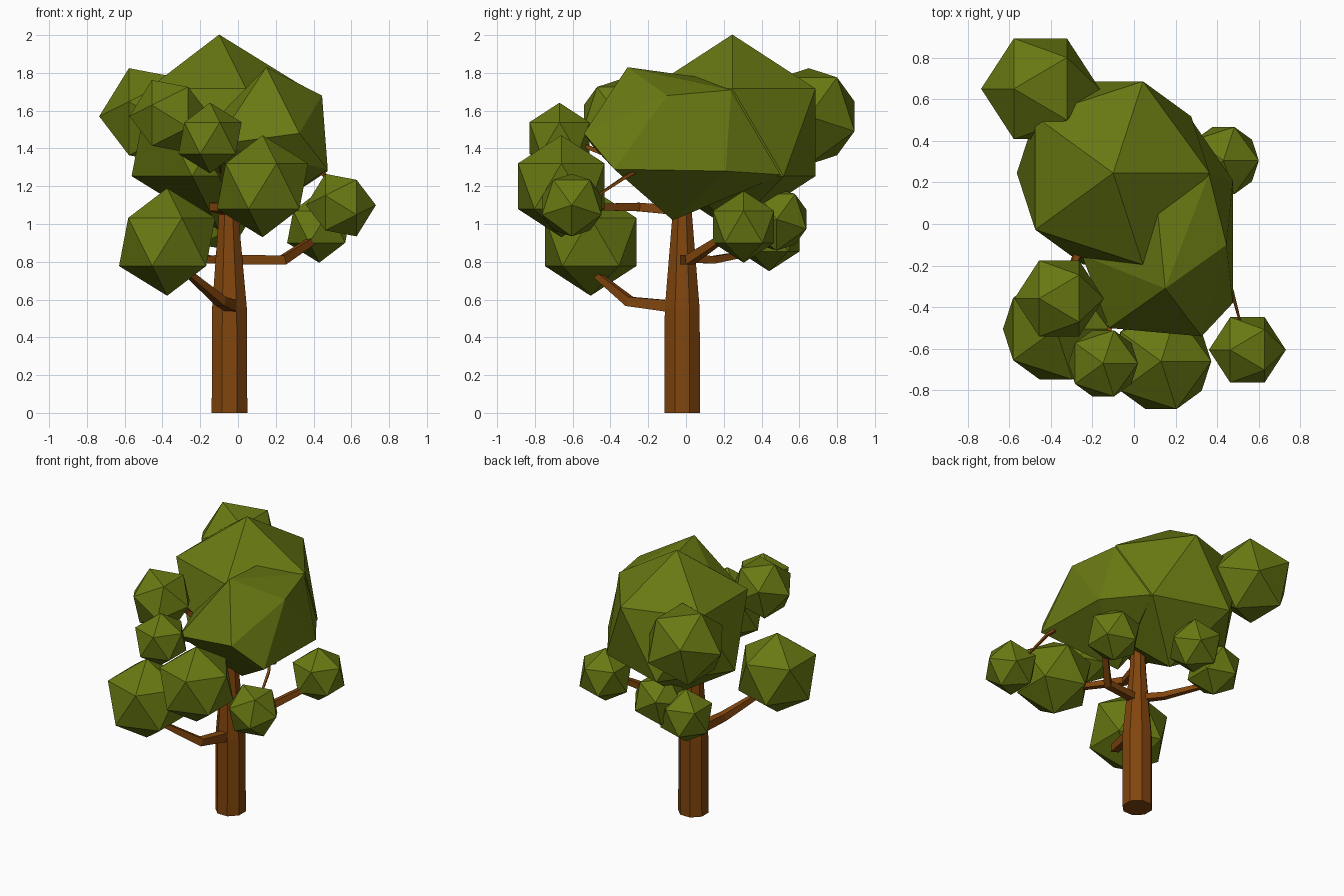
import bpy, bmesh, math
from mathutils import Vector, Matrix

if "Cube" in bpy.data.objects:
    bpy.data.objects.remove(bpy.data.objects["Cube"])


def material(name, colour):
    m = bpy.data.materials.new(name)
    m.diffuse_color = (*colour, 1)
    m.use_nodes = True
    m.node_tree.nodes["Principled BSDF"].inputs["Base Color"].default_value = m.diffuse_color
    return m


BARK = material("brown_bark", (0.22, 0.06, 0.004))
LEAF = material("olive_leaf", (0.14, 0.19, 0.006))


def finish(name, bm, mat):
    bmesh.ops.recalc_face_normals(bm, faces=bm.faces)
    me = bpy.data.meshes.new(name)
    bm.to_mesh(me)
    bm.free()
    me.materials.append(mat)
    ob = bpy.data.objects.new(name, me)
    bpy.context.collection.objects.link(ob)


def tube(name, points, sides):
    """Tapered tube through (x, y, z, radius) points."""
    bm = bmesh.new()
    ps = [Vector(p[:3]) for p in points]
    rings = []
    for i, p in enumerate(ps):
        d = ps[min(i + 1, len(ps) - 1)] - ps[max(i - 1, 0)]
        side = d.cross(Vector((0, 0, 1)))
        side = side.normalized() if side.length > 0.2 * d.length else Vector((1, 0, 0))
        up = side.cross(d).normalized()
        ring = []
        for k in range(sides):
            a = 2 * math.pi * (k + 0.5) / sides
            ring.append(bm.verts.new(p + points[i][3] * (math.cos(a) * side + math.sin(a) * up)))
        rings.append(ring)
    for r, s in zip(rings, rings[1:]):
        for k in range(sides):
            n = (k + 1) % sides
            bm.faces.new((r[k], r[n], s[n], s[k]))
    bm.faces.new(rings[0])
    bm.faces.new(rings[-1])
    finish(name, bm, BARK)


def foliage(name, centre, radius, tipped=False):
    """Icosahedron leaf clump, optionally lying on its side."""
    bm = bmesh.new()
    m = Matrix.Translation(centre)
    if tipped:
        m = m @ Matrix.Rotation(math.pi / 2, 4, 'Y')
    bmesh.ops.create_icosphere(bm, subdivisions=1, radius=radius, matrix=m)
    finish(name, bm, LEAF)


# Trunk
tube("trunk", [(-0.045, -0.02, 0, 0.102), (-0.045, -0.02, 0.55, 0.1),
               (-0.05, -0.02, 1.06, 0.055), (-0.05, -0.02, 1.3, 0.045)], 8)

# Branches
branches = {
    "low_front": [(-0.02, -0.04, 0.56, 0.045), (-0.09, -0.3, 0.59, 0.036), (-0.3, -0.52, 0.77, 0.02)],
    "right": [(-0.04, -0.01, 0.81, 0.036), (0.24, 0.02, 0.81, 0.035), (0.42, 0.2, 0.93, 0.025)],
    "back": [(-0.05, 0, 0.82, 0.032), (-0.14, 0.14, 0.81, 0.028), (-0.3, 0.36, 0.85, 0.02)],
    "front": [(-0.05, -0.02, 1.07, 0.035), (-0.13, -0.25, 1.09, 0.032), (0.08, -0.55, 1.09, 0.022)],
    "right_twig": [(0.36, -0.15, 1.34, 0.015), (0.47, -0.32, 1.25, 0.012), (0.51, -0.47, 1.15, 0.008)],
    "upper_left": [(-0.06, -0.02, 1.2, 0.03), (-0.28, -0.16, 1.42, 0.022), (-0.34, -0.3, 1.52, 0.015)],
    "upper_front": [(-0.05, -0.05, 1.22, 0.03), (-0.1, -0.4, 1.36, 0.02), (-0.13, -0.58, 1.43, 0.012)],
}
for n, pts in branches.items():
    tube(n + "_branch", pts, 4)

# Leaf clumps
foliage("crown", (-0.1, 0.245, 1.485), 0.518)
foliage("low_left_clump", (-0.375, -0.505, 0.905), 0.285)
foliage("front_clump", (0.13, -0.66, 1.2), 0.27)
foliage("right_clump", (0.545, -0.605, 1.1), 0.185, True)
foliage("upper_front_clump", (-0.148, -0.67, 1.455), 0.187)
foliage("upper_left_clump", (-0.36, -0.358, 1.57), 0.215, True)
foliage("back_left_clump", (-0.45, 0.65, 1.57), 0.285, True)
foliage("back_right_clump", (0.43, 0.305, 0.985), 0.19)
foliage("low_back_clump", (-0.31, 0.44, 0.94), 0.19)
foliage("back_clump", (-0.12, 0.48, 1.025), 0.185, True)

# Faceted front part of the crown
bm = bmesh.new()
for p in [(0.15, -0.31, 1.83), (0.325, -0.54, 1.48), (0.445, -0.1, 1.68), (0.475, -0.38, 1.29),
          (0.475, 0.21, 1.28), (0.36, 0.24, 1.71), (0.27, 0.51, 1.26), (0.08, -0.07, 1.02),
          (-0.12, -0.5, 1.42), (-0.25, -0.15, 1.42), (0.1, 0.2, 1.76)]:
    bm.verts.new(p)
bmesh.ops.convex_hull(bm, input=bm.verts)
finish("crown_front", bm, LEAF)
